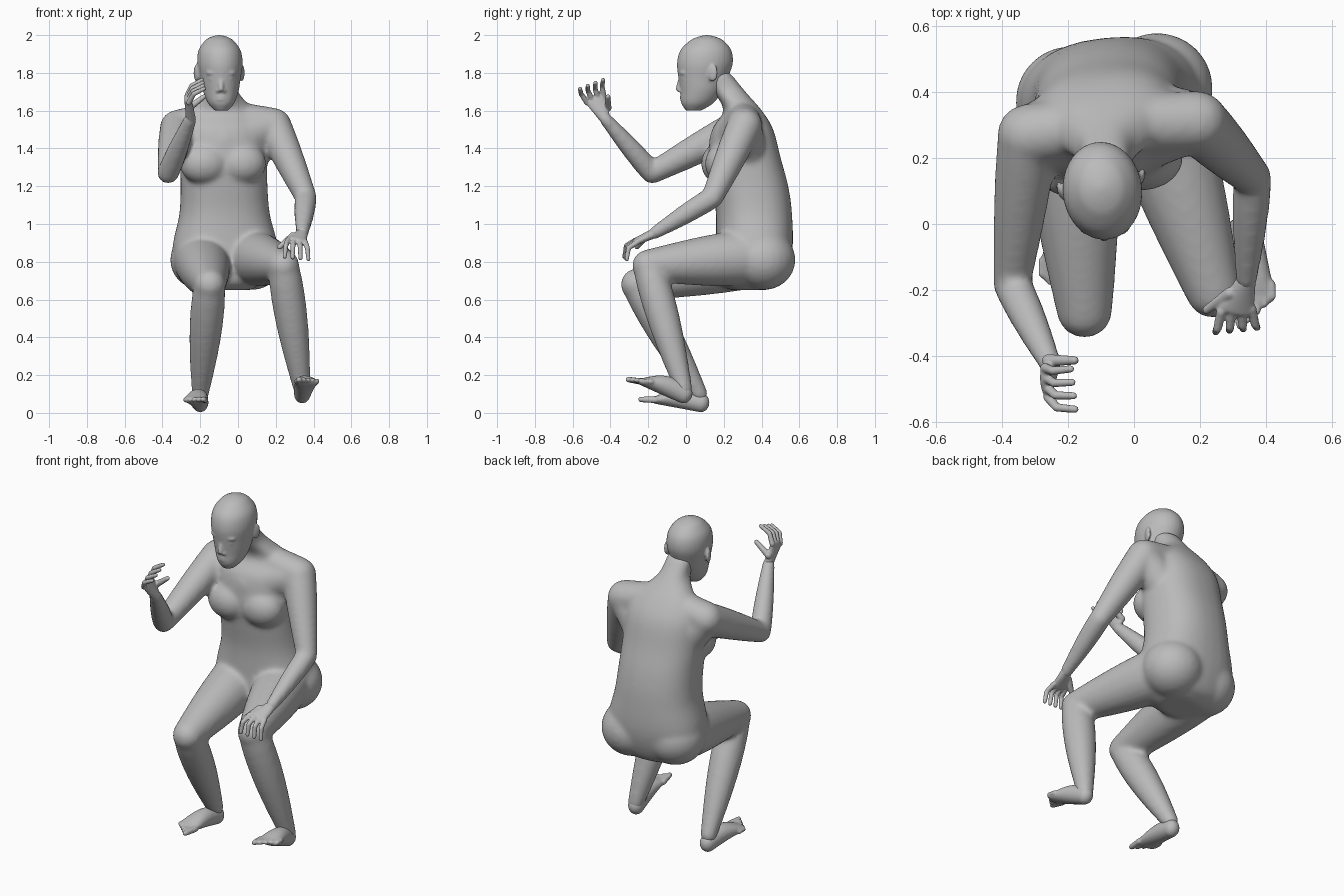
import bpy, bmesh, math
from mathutils import Vector, Matrix

cube = bpy.data.objects.get("Cube")
if cube:
    bpy.data.objects.remove(cube, do_unlink=True)

grey = (.5, .5, .5, 1)
clay = bpy.data.materials.new("clay grey")
clay.use_nodes = True
clay.diffuse_color = grey
clay.node_tree.nodes["Principled BSDF"].inputs["Base Color"].default_value = grey


def spline(points, steps=5):
    """Smooth samples through points of any dimension."""
    points = [Vector(p) for p in points]
    padded = [points[0] * 2 - points[1]] + points + [points[-1] * 2 - points[-2]]
    samples = []
    for before, start, end, after in zip(padded, padded[1:], padded[2:], padded[3:]):
        leave, arrive = (end - before) / 2, (after - start) / 2
        for i in range(steps):
            t = i / steps
            ease = t * t * (3 - 2 * t)
            samples.append(start.lerp(end, ease) + leave * t * (1 - t)**2 - arrive * t * t * (1 - t))
    return samples + [points[-1]]


def loft(bm, stations, side, axis, rounded=True, sides=20, power=1):
    """Closed tube; each station is a centre, a radius along side and a radius across it."""
    axis = Vector(axis).normalized()
    side = Vector(side)
    side = (side - axis * side.dot(axis)).normalized()
    across = axis.cross(side)
    stations = list(stations)
    if rounded:
        def cap(station, sign):
            center, wide, deep = station
            reach = axis * sign * min(wide, deep)
            return [(center + reach * math.sin(q), wide * math.cos(q), deep * math.cos(q))
                    for q in (.4, .8, 1.2, 1.5)]
        stations = cap(stations[0], -1)[::-1] + stations + cap(stations[-1], 1)

    def bulge(value):
        return math.copysign(abs(value)**power, value)

    rings = []
    for center, wide, deep in stations:
        angles = [k * math.tau / sides for k in range(sides)]
        rings.append([bm.verts.new(center + side * wide * bulge(math.cos(a))
                                   + across * deep * bulge(math.sin(a))) for a in angles])
    for low, high in zip(rings, rings[1:]):
        for k in range(sides):
            n = (k + 1) % sides
            bm.faces.new((low[k], low[n], high[n], high[k]))
    bm.faces.new(rings[0][::-1])
    bm.faces.new(rings[-1])


def limb(bm, start, end, thick, thin, swell=0):
    """Round tapering limb that can swell in the middle."""
    start, end = Vector(start), Vector(end)
    stations = []
    for i in range(9):
        t = i / 8
        radius = thick + (thin - thick) * t + swell * math.sin(math.pi * t**.8)
        stations.append((start.lerp(end, t), radius, radius))
    loft(bm, stations, (.6, .5, .62), end - start)


def stack(bm, rows, lean, power):
    """Horizontal ovals from height, centre y, half width, half depth; lean gives centre x."""
    stations = [(Vector((lean(z), y, z)), wide, deep) for z, y, wide, deep in spline(rows)]
    loft(bm, stations, (1, .1, 0), (0, 0, 1), rounded=False, sides=32, power=power)


def ball(bm, center, radii, yaw=0):
    matrix = Matrix.Translation(center) @ Matrix.Rotation(yaw, 4, 'Z') @ Matrix.Diagonal((*radii, 1))
    bmesh.ops.create_uvsphere(bm, u_segments=24, v_segments=16, radius=1, matrix=matrix)


def fuse(name, bm, voxel, smooth):
    """Weld overlapping volumes into one smooth skin."""
    bmesh.ops.recalc_face_normals(bm, faces=bm.faces)
    mesh = bpy.data.meshes.new(name)
    bm.to_mesh(mesh)
    bm.free()
    mesh.materials.append(clay)
    mesh.shade_smooth()
    ob = bpy.data.objects.new(name, mesh)
    bpy.context.collection.objects.link(ob)
    weld = ob.modifiers.new("weld", 'REMESH')
    weld.mode = 'VOXEL'
    weld.voxel_size = voxel
    weld.use_smooth_shade = True
    soften = ob.modifiers.new("soften", 'SMOOTH')
    soften.factor = .5
    soften.iterations = smooth


# Joints of the pose
joints = {
    "left": dict(shoulder=(.19, .31, 1.52), elbow=(.36, .14, 1.14), wrist=(.34, -.17, .95),
                 hip=(.08, .3, .82), knee=(.24, -.2, .78), ankle=(.34, -.01, .12)),
    "right": dict(shoulder=(-.32, .27, 1.51), elbow=(-.37, -.18, 1.27), wrist=(-.25, -.43, 1.56),
                  hip=(-.19, .29, .8), knee=(-.15, -.26, .68), ankle=(-.2, .07, .1)),
}

# Torso, neck, arms and legs in one skin
body = bmesh.new()
stack(body, [(.65, .33, .13, .1), (.7, .34, .21, .17), (.85, .36, .28, .2), (1.05, .36, .24, .2),
             (1.2, .34, .23, .2), (1.35, .31, .23, .19), (1.5, .3, .22, .16), (1.6, .3, .17, .1),
             (1.7, .23, .085, .085), (1.8, .15, .075, .085)], lambda z: -.05 - .02 * z, .85)
for s in (-1, 1):
    ball(body, (-.08 + s * .1, .19 + s * .01, 1.32), (.13, .1, .11))
    ball(body, (-.06 + s * .13, .39 + s * .02, .81), (.17, .17, .16))
for j in joints.values():
    shoulder = Vector(j["shoulder"])
    limb(body, (-.08, .3, 1.57), shoulder, .09, .095)
    limb(body, (-.08, .26, 1.43), shoulder, .14, .09)
    limb(body, shoulder, shoulder.lerp((-.08, .34, 1.2), .6), .09, .11)
    limb(body, shoulder, j["elbow"], .093, .058, .005)
    limb(body, j["elbow"], j["wrist"], .058, .034, .006)
    limb(body, j["hip"], j["knee"], .15, .086, .008)
    limb(body, j["knee"], j["ankle"], .082, .046, .02)
fuse("body", body, .012, 14)

# Head with brows, eyes, ears, nose, lips and chin
head = bmesh.new()
stack(head, [(1.6, .04, .035, .04), (1.64, .06, .07, .085), (1.7, .08, .093, .11), (1.77, .09, .107, .13),
             (1.85, .1, .12, .148), (1.92, .105, .111, .135), (1.97, .11, .076, .09), (1.99, .11, .045, .05),
             (2, .11, .01, .01)], lambda z: -.1 + (2 - z) * .03, 1)
face = -.09
limb(head, (face, -.025, 1.79), (face, -.04, 1.715), .01, .015)
for s in (-1, 1):
    eye = face + s * .045
    ball(head, (eye, -.015, 1.8), (.035, .02, .015), s * .25)
    ball(head, (eye, -.008, 1.77), (.02, .02, .01), s * .25)
    ball(head, (face + s * .016, -.03, 1.705), (.01, .012, .01))
    ball(head, (-.1 + s * .12, .12 + s * .02, 1.8), (.012, .03, .045), s * -.35)
for z in (1.66, 1.676):
    ball(head, (face, -.015, z), (.03, .018, .008))
ball(head, (face, .008, 1.63), (.03, .02, .02))
fuse("head", head, .007, 4)


def hand(name, wrist, reach, spread, out, bend, thumb):
    """Palm reaching from the wrist, four bent fingers fanned across it and a thumb."""
    bm = bmesh.new()
    wrist, reach, spread, out, bend, thumb = map(Vector, (wrist, reach, spread, out, bend, thumb))
    palm = [(wrist + reach * t, .03 + .026 * t, .026 - .007 * t) for t in (0, .25, .5, .75, 1)]
    loft(bm, palm, spread, reach)
    for i in range(4):
        fan = spread * (i - 1.5)
        base = wrist + reach + fan * .8
        middle = base + out + fan * .2
        limb(bm, base, middle, .015, .013)
        limb(bm, middle, middle + bend + fan * .1, .013, .011)
    root = wrist + reach * .4 - spread
    limb(bm, root, root + thumb, .019, .013)
    fuse(name, bm, .005, 2)


# Left hand droops over the knee, right hand is raised beside the head
hand("left_hand", joints["left"]["wrist"], reach=(-.03, -.09, -.04), spread=(.038, .004, -.004),
     out=(0, -.05, -.03), bend=(0, -.01, -.06), thumb=(-.07, -.05, -.06))
hand("right_hand", joints["right"]["wrist"], reach=(-.015, -.05, .1), spread=(.004, -.037, -.014),
     out=(.025, -.02, .05), bend=(.055, 0, .03), thumb=(.08, 0, .06))


def foot(name, heel, arch, inner):
    """Foot from the heel to the ball of the foot, with five toes; inner is the big toe side."""
    bm = bmesh.new()
    heel, arch = Vector(heel), Vector(arch)
    stations = []
    for i in range(9):
        t = i / 8
        rise = .015 * math.sin(math.pi * t)
        stations.append((heel + arch * t + Vector((0, 0, rise)), .044 + .02 * t, .051 - .03 * t + rise))
    loft(bm, stations, (1, 0, 0), arch)
    forward = arch.normalized()
    forward.z /= 2
    for i in range(5):
        root = heel + arch + Vector((inner * (.05 - .025 * i), .012 * i, 0))
        limb(bm, root, root + forward * (.08 - .01 * i), .018 - .001 * i, .015 - .001 * i)
    fuse(name, bm, .007, 2)


foot("left_foot", (.34, -.01, .1), (.025, -.22, .065), -1)
foot("right_foot", (-.2, .08, .054), (-.025, -.24, .015), 1)
